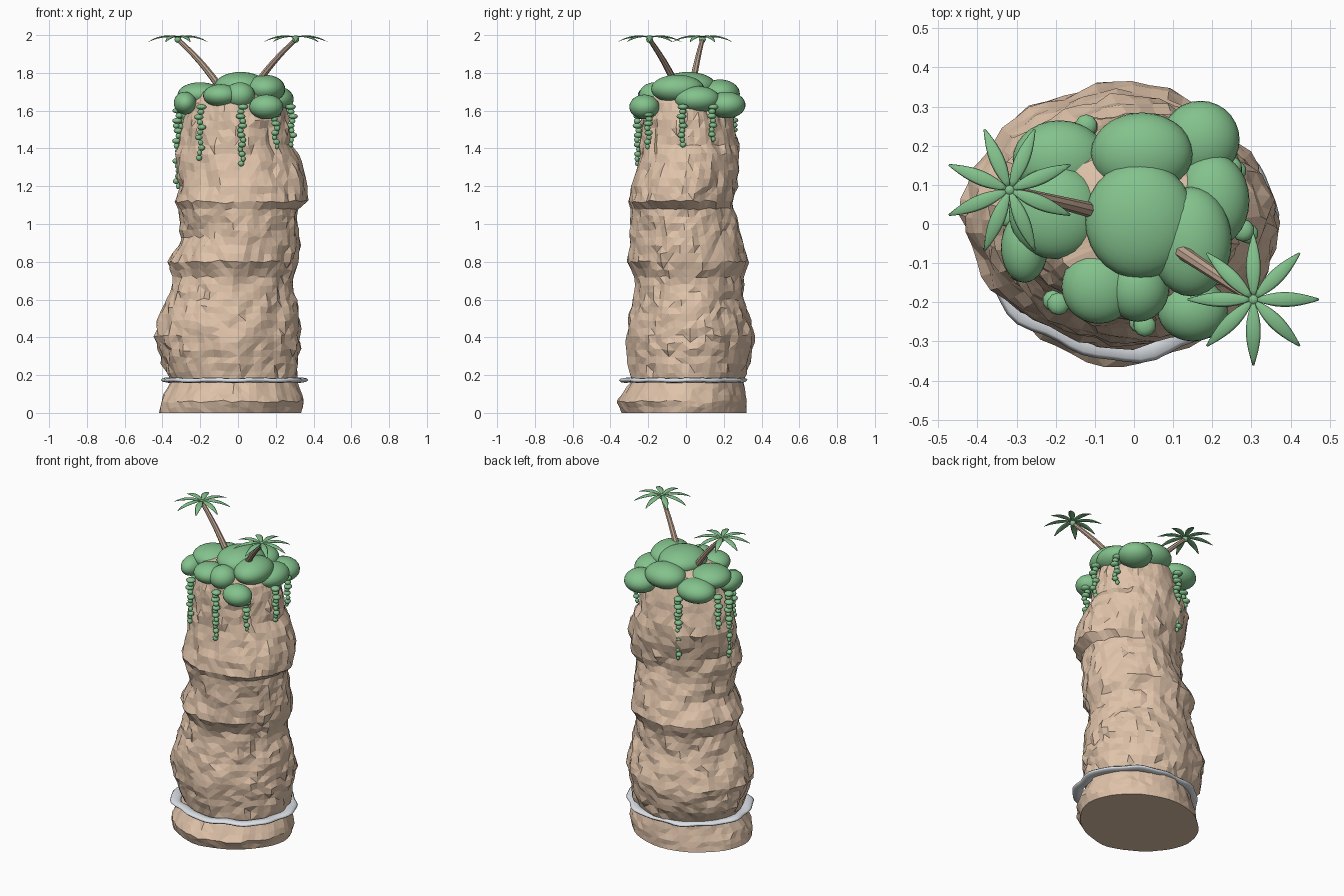
import bpy, bmesh, math, random
from mathutils import Vector, Matrix, noise

random.seed(4)
if "Cube" in bpy.data.objects:
    bpy.data.objects.remove(bpy.data.objects["Cube"], do_unlink=True)


def make_material(name, rgb):
    mat = bpy.data.materials.new(name)
    mat.use_nodes = True
    mat.diffuse_color = (*rgb, 1)
    mat.node_tree.nodes["Principled BSDF"].inputs["Base Color"].default_value = (*rgb, 1)
    return mat


STONE = make_material("sandstone", (0.74, 0.545, 0.40))
LEAF = make_material("leaf green", (0.23, 0.54, 0.265))
BARK = make_material("bark brown", (0.50, 0.36, 0.27))
FOAM = make_material("foam white", (0.75, 0.79, 0.83))


def finish(bm, name, mat, smooth=True):
    bmesh.ops.recalc_face_normals(bm, faces=bm.faces)
    mesh = bpy.data.meshes.new(name)
    bm.to_mesh(mesh)
    bm.free()
    mesh.materials.append(mat)
    for poly in mesh.polygons:
        poly.use_smooth = smooth
    obj = bpy.data.objects.new(name, mesh)
    bpy.context.collection.objects.link(obj)
    return obj


def ellipsoid(bm, center, radii, u=12, v=8):
    matrix = Matrix.Translation(center) @ Matrix.Diagonal((*radii, 1))
    bmesh.ops.create_uvsphere(bm, u_segments=u, v_segments=v, radius=1, matrix=matrix)


def loft(bm, rings, closed=False):
    """Bridge rings of points; cap the ends unless the rings form a loop."""
    loops = [[bm.verts.new(p) for p in ring] for ring in rings]
    pairs = list(zip(loops, loops[1:])) + ([(loops[-1], loops[0])] if closed else [])
    for a, b in pairs:
        for i in range(len(a)):
            j = (i + 1) % len(a)
            bm.faces.new((a[i], a[j], b[j], b[i]))
    if not closed:
        bm.faces.new(loops[0][::-1])
        bm.faces.new(loops[-1])


# Rock pillar: height, then left, right, front and back extents
OUTLINE = [
    (0, -.42, .335, -.34, .32), (.06, -.41, .35, -.365, .32),
    (.17, -.35, .31, -.285, .30), (.26, -.40, .325, -.30, .335),
    (.41, -.44, .335, -.32, .365), (.6, -.38, .31, -.28, .30),
    (.72, -.34, .29, -.27, .30), (.8, -.365, .33, -.31, .33),
    (.93, -.29, .325, -.29, .29), (1.08, -.31, .315, -.30, .25),
    (1.12, -.325, .36, -.31, .25), (1.2, -.305, .36, -.29, .26),
    (1.37, -.325, .31, -.24, .28), (1.42, -.315, .28, -.245, .275),
    (1.55, -.28, .265, -.24, .255), (1.64, -.26, .24, -.22, .23),
    (1.7, -.22, .19, -.18, .19), (1.73, -.1, .1, -.1, .1),
]


def pillar_ring(z, left, right, front, back, sides=52):
    cx, cy = (left + right) / 2, (front + back) / 2
    ring = []
    for i in range(sides):
        a = math.tau * i / sides
        direction = Vector((math.cos(a), math.sin(a), 0))
        bump = 0.014 * noise.noise(direction * 2.5 + Vector((0, 0, z * 5)))
        bump += 0.018 * noise.noise(direction * 5 + Vector((3, 1, z * 13)))
        bump += random.uniform(-.005, .005)
        lift = 0 if z == 0 or z > 1.6 else 0.016 * noise.noise(direction * 7 + Vector((0, 5, z * 11)))
        # The foot stays even, the waterline nearly so
        rough = 0.2 if z == 0 else 0.5 if z < .2 else 1
        # Corners of the plan are worn back, except on the upper bulge
        worn = 0 if 1.08 < z < 1.4 else 0.05 if direction.y < 0 else 0.025
        scale = 1 + rough * bump / 0.3 - worn * abs(math.sin(2 * a))
        ring.append((cx + (right - left) / 2 * direction.x * scale,
                     cy + (back - front) / 2 * direction.y * scale, z + lift))
    return ring


rings = []
for low, high in zip(OUTLINE, OUTLINE[1:]):
    steps = max(1, round((high[0] - low[0]) / 0.04))
    for s in range(steps):
        rings.append(pillar_ring(*[p + (q - p) * s / steps for p, q in zip(low, high)]))
rings.append(pillar_ring(*OUTLINE[-1]))
bm = bmesh.new()
loft(bm, rings)
# Split each quad for a chipped, faceted surface
bmesh.ops.triangulate(bm, faces=[f for f in bm.faces if len(f.verts) == 4])
finish(bm, "rock_pillar", STONE, smooth=False)

# Foam ring around the waterline
bm = bmesh.new()
rings = []
for i in range(64):
    a = math.tau * i / 64
    wave = 0.007 * math.sin(a * 7) + 0.005 * math.sin(a * 13 + 1)
    ring = []
    for k in range(8):
        t = math.tau * k / 8
        offset = wave + 0.033 * math.cos(t)
        ring.append((-.02 + (.352 + offset) * math.cos(a), -.01 + (.305 + offset) * math.sin(a),
                     .173 + .013 * math.sin(t) + .002 * math.sin(a * 9)))
    rings.append(ring)
loft(bm, rings, closed=True)
finish(bm, "foam_ring", FOAM)

# Bushes on the summit: x, y, z, width and depth radii, height radius
BUSHES = [
    (.015, .01, 1.73, .14, .15, .075), (.02, .18, 1.69, .13, .105, .075),
    (.17, .215, 1.63, .1, .1, .07), (.2, .06, 1.66, .095, .12, .07),
    (.145, -.045, 1.715, .105, .14, .075), (.15, -.22, 1.62, .09, .08, .065),
    (.01, -.165, 1.68, .08, .085, .07), (-.09, -.16, 1.68, .095, .095, .06),
    (-.28, -.06, 1.64, .06, .09, .06), (-.2, .03, 1.685, .12, .12, .065),
    (-.19, .165, 1.64, .12, .1, .07),
]
bm = bmesh.new()
for x, y, z, rx, ry, rz in BUSHES:
    ellipsoid(bm, (x, y, z), (rx, ry, rz), 28, 16)
finish(bm, "summit_bushes", LEAF)

# Hanging vines of leafy beads: x, y, top, bottom
VINES = [
    (-.32, .02, 1.6, 1.2), (-.2, -.2, 1.62, 1.35), (.02, -.255, 1.62, 1.32),
    (.2, -.2, 1.58, 1.41), (.285, -.02, 1.62, 1.42), (.255, .14, 1.62, 1.45),
    (-.12, .25, 1.6, 1.22), (-.3, .1, 1.6, 1.38),
]
for n, (x, y, top, bottom) in enumerate(VINES):
    bm = bmesh.new()
    count = round((top - bottom) / 0.026)
    for i in range(count + 1):
        t = i / count
        size = (0.029 - 0.012 * t) * (1 if i % 2 == 0 else 0.7)
        sway = 0.008 * math.sin(i * 1.7 + n)
        z = top + (bottom - top) * t
        ellipsoid(bm, (x + sway, y - sway * 0.6, z), (size, size, 0.015), 10, 6)
    finish(bm, f"vine_{n + 1}", LEAF)


def palm(name, base, top, first_angle):
    base, top = Vector(base), Vector(top)
    # Curved tapering trunk with flat sides
    bm = bmesh.new()
    lean = (top - base).normalized()
    side = lean.cross(Vector((0, 0, 1))).normalized()
    up = side.cross(lean)
    rings = []
    for i in range(7):
        t = i / 6
        center = base.lerp(top, t) + up * 0.01 * math.sin(math.pi * t)
        radius = 0.02 - 0.008 * t
        rings.append([center + radius * (side * math.cos(a) + up * math.sin(a))
                      for a in (math.tau * k / 8 for k in range(8))])
    loft(bm, rings)
    finish(bm, name + "_trunk", BARK, smooth=False)
    # Crown heart and drooping fronds
    bm = bmesh.new()
    ellipsoid(bm, top, (0.018, 0.018, 0.018))
    for k in range(8):
        turn = Matrix.Translation(top) @ Matrix.Rotation(first_angle + math.tau * k / 8, 4, "Z")
        rings = []
        for i in range(11):
            t = i / 10
            width = 0.018 * math.sin(math.pi * (0.04 + 0.93 * t) ** 0.9) + 0.001
            height = 0.012 + 0.012 * math.sin(math.pi * t * 0.7) - 0.034 * t * t
            rings.append([turn @ Vector((0.008 + 0.16 * t, width * math.cos(a),
                                         height + width * 0.25 * math.sin(a)))
                          for a in (math.tau * j / 8 for j in range(8))])
        loft(bm, rings)
    finish(bm, name + "_crown", LEAF)


palm("left_side_palm", (.09, -.05, 1.73), (.305, -.193, 1.977), 0)
palm("right_side_palm", (-.1, .033, 1.73), (-.318, .087, 1.977), math.pi / 8)
